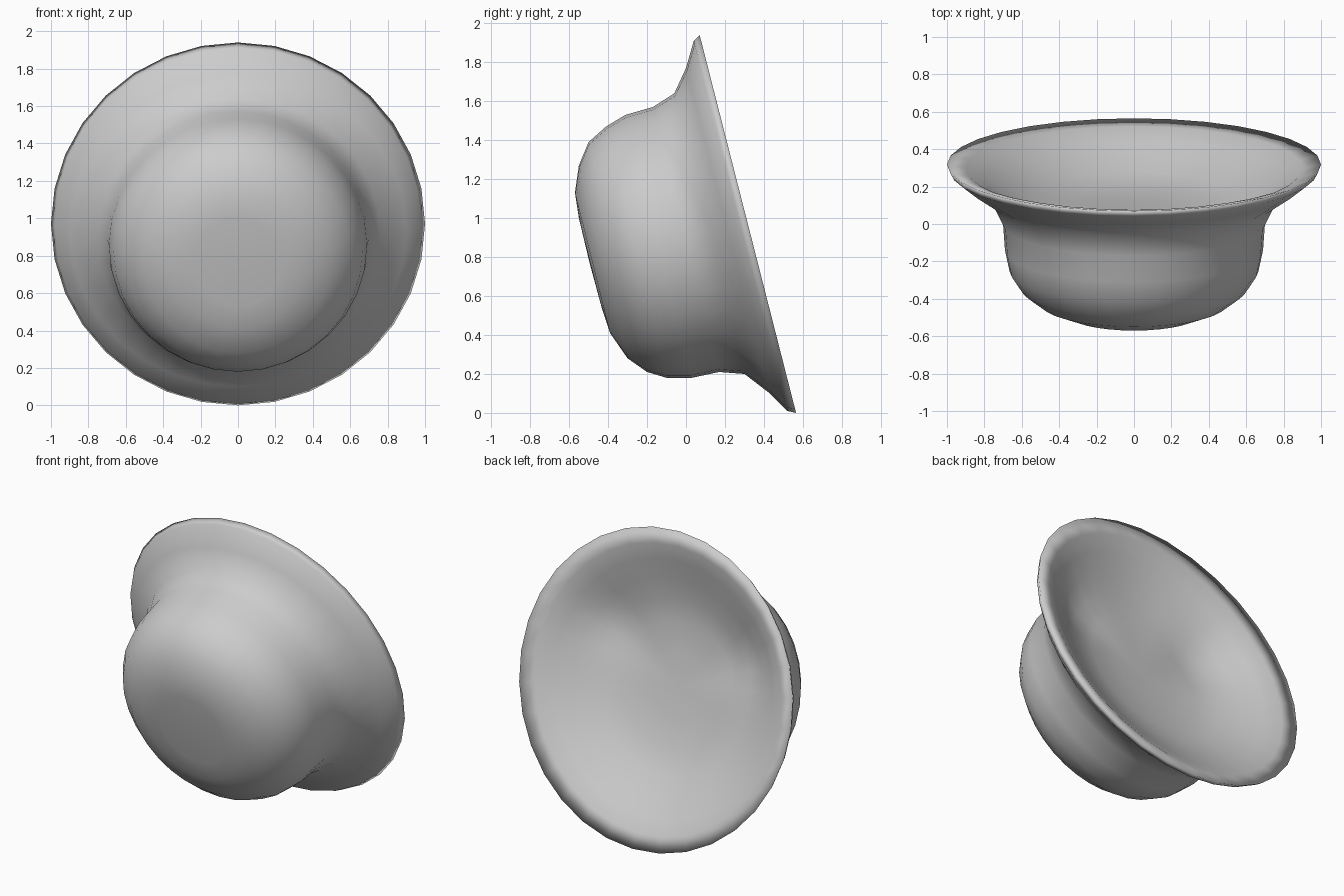
import bpy, bmesh, math
from mathutils import Vector

if "Cube" in bpy.data.objects:
    bpy.data.objects.remove(bpy.data.objects["Cube"])

SEGMENTS = 32

# Tilted rings from rim to crown: (top y, top z, bottom y, bottom z, half width)
OUTER = [
    (0.07, 1.94, 0.565, 0.00, 1.00),
    (0.04, 1.91, 0.52, 0.01, 0.98),
    (0.00, 1.77, 0.43, 0.10, 0.90),
    (-0.06, 1.64, 0.30, 0.20, 0.76),
    (-0.17, 1.57, 0.17, 0.21, 0.70),
    (-0.31, 1.53, 0.03, 0.18, 0.69),
    (-0.41, 1.47, -0.10, 0.18, 0.665),
    (-0.50, 1.39, -0.20, 0.21, 0.60),
    (-0.55, 1.27, -0.30, 0.28, 0.50),
    (-0.57, 1.13, -0.39, 0.41, 0.36),
    (-0.55, 1.00, -0.43, 0.53, 0.235),
    (-0.495, 0.77, -0.495, 0.77, 0.0),
]

# Dished inside, measured from the rim plane: (radius, depth)
INNER = [(0.90, 0.02), (0.80, 0.07), (0.68, 0.125), (0.55, 0.185),
         (0.40, 0.225), (0.20, 0.24), (0.0, 0.245)]


def ring_points(ring):
    ty, tz, by, bz, w = ring
    points = []
    for i in range(SEGMENTS):
        a = 2 * math.pi * i / SEGMENTS
        c = math.cos(a) / 2
        points.append(Vector((w * math.sin(a),
                              (ty + by) / 2 + c * (ty - by),
                              (tz + bz) / 2 + c * (tz - bz))))
    return points


def dish_points(radius, depth):
    """Scale the rim ring and push it into the crown, deeper at the temples."""
    rim = ring_points(OUTER[0])
    centre = sum(rim, Vector()) / SEGMENTS
    inward = (rim[0] - centre).cross(rim[SEGMENTS // 4] - centre).normalized()
    if inward.y > 0:
        inward = -inward
    points = []
    for p in rim:
        q = centre + (p - centre) * radius
        temple = (abs(q.x) - 0.52) ** 2 + (q.z - centre.z - 0.3) ** 2
        extra = 0.06 * math.exp(-temple / 0.04)
        points.append(q + inward * (depth + extra))
    return points


# Hat: dished inside, over the rim, down the outside to the crown
bm = bmesh.new()
rings = [dish_points(r, d) for r, d in reversed(INNER)]
rings += [ring_points(r) for r in OUTER]
loops = [[bm.verts.new(p) for p in ring] for ring in rings]
for a, b in zip(loops, loops[1:]):
    for i in range(SEGMENTS):
        j = (i + 1) % SEGMENTS
        bm.faces.new((a[i], a[j], b[j], b[i]))
bmesh.ops.remove_doubles(bm, verts=bm.verts, dist=0.0005)
bmesh.ops.recalc_face_normals(bm, faces=bm.faces)

mesh = bpy.data.meshes.new("hat")
bm.to_mesh(mesh)
bm.free()
for face in mesh.polygons:
    face.use_smooth = True

hat = bpy.data.objects.new("hat", mesh)
bpy.context.collection.objects.link(hat)

# Plain felt colour
felt = bpy.data.materials.new("grey felt")
felt.diffuse_color = (0.604, 0.604, 0.604, 1)
felt.use_nodes = True
felt.node_tree.nodes["Principled BSDF"].inputs["Base Color"].default_value = felt.diffuse_color
mesh.materials.append(felt)
